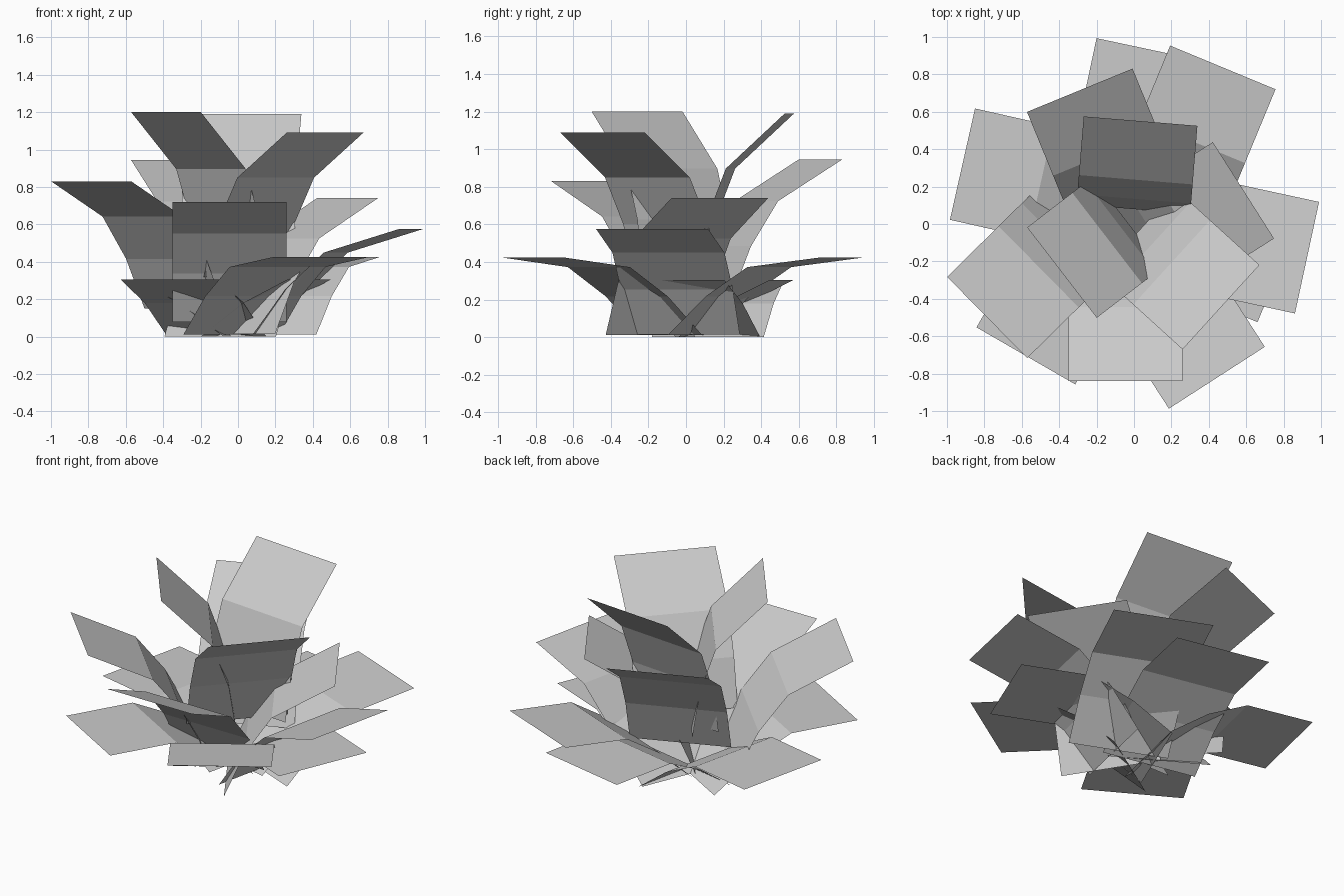
import bpy, bmesh
from math import radians, sin, cos
from mathutils import Vector

if "Cube" in bpy.data.objects:
    bpy.data.objects.remove(bpy.data.objects["Cube"])

WIDTH = 0.61
# leaf sections from tip to base: (length, extra pitch relative to the tip section)
SECTIONS = [(0.43, 0.0), (0.286, 26.0), (0.30, 36.5)]

# each leaf: tip centre x, y, z, azimuth it points to, pitch of its tip section
LEAVES = [
    # lowest ring, tips lie flat
    (0.098, 0.93, 0.305, 78, 0),
    (-0.917, 0.32, 0.305, 167.3, 0),
    (-0.578, -0.705, 0.305, 240, 0),
    (0.777, -0.243, 0.305, -22.5, 0),
    # low ring
    (0.475, 0.837, 0.425, 67.5, 7),
    (0.443, -0.822, 0.425, -57.2, 7),
    (0.925, -0.18, 0.575, -12.2, 17),
    # middle ring
    (-0.045, -0.84, 0.72, 270, 23),
    (0.585, 0.18, 0.74, 32.4, 30),
    (-0.785, -0.50, 0.83, 224.6, 26),
    (-0.29, 0.715, 0.945, 112.3, 31),
    # top leaves
    (0.465, -0.445, 1.09, -42.3, 34),
    (0.035, 0.55, 1.19, 85.3, 43),
    (-0.385, -0.26, 1.20, 217.6, 45),
]


def add_leaf(name, x, y, z, azimuth, pitch):
    """Bent rectangular leaf card, traced from its tip down to its base."""
    a = radians(azimuth)
    out = Vector((cos(a), sin(a), 0))
    side = Vector((-sin(a), cos(a), 0)) * WIDTH / 2
    p = Vector((x, y, z))
    bm = bmesh.new()
    row = [bm.verts.new(p - side), bm.verts.new(p + side)]
    for length, bend in SECTIONS:
        t = radians(pitch + bend)
        p = p - out * length * cos(t) - Vector((0, 0, length * sin(t)))
        nxt = [bm.verts.new(p - side), bm.verts.new(p + side)]
        bm.faces.new((row[0], row[1], nxt[1], nxt[0]))
        row = nxt
    mesh = bpy.data.meshes.new(name)
    bm.to_mesh(mesh)
    bm.free()
    bpy.context.collection.objects.link(bpy.data.objects.new(name, mesh))


for i, leaf in enumerate(LEAVES, 1):
    add_leaf(f"leaf_{i:02d}", *leaf)
